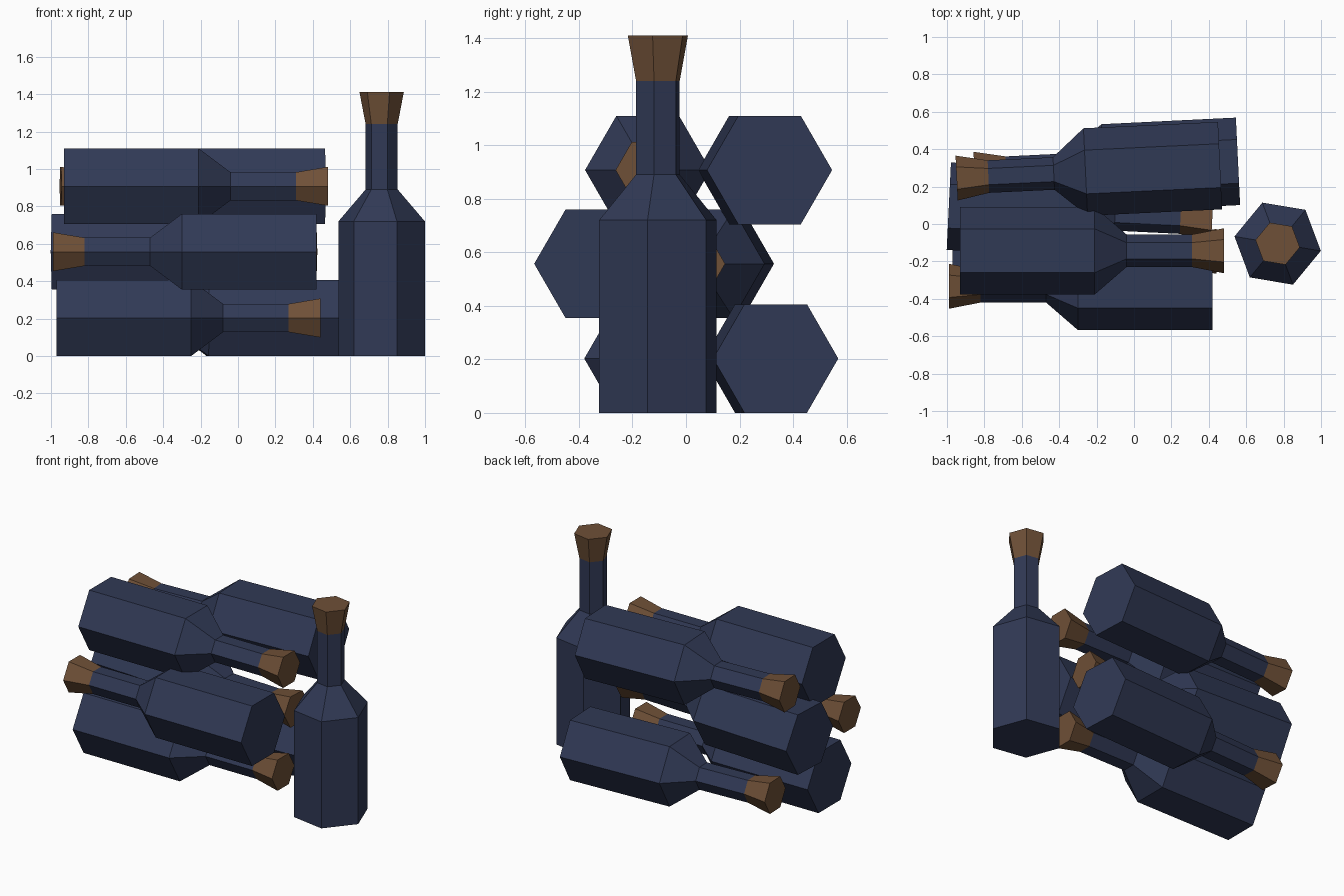
import bpy, bmesh
from math import radians, cos, sin, tau
from mathutils import Matrix, Vector

cube = bpy.data.objects.get("Cube")
if cube:
    bpy.data.objects.remove(cube, do_unlink=True)


def make_material(name, rgb):
    mat = bpy.data.materials.new(name)
    mat.use_nodes = True
    mat.diffuse_color = (*rgb, 1)
    mat.node_tree.nodes["Principled BSDF"].inputs["Base Color"].default_value = (*rgb, 1)
    return mat


glass = make_material("dark blue glass", (0.030, 0.041, 0.091))
cork = make_material("brown cork", (0.158, 0.080, 0.038))

SIDES = 6
CORK_START = 1.24
# Bottle profile from base to cork top: (radius, height)
PROFILE = [(0.234, 0), (0.234, 0.72), (0.087, 0.89), (0.087, CORK_START), (0.12, 1.41)]


def bottle_mesh():
    bm = bmesh.new()
    rings = [[bm.verts.new((r * cos(tau * i / SIDES), r * sin(tau * i / SIDES), z))
              for i in range(SIDES)] for r, z in PROFILE]
    bm.faces.new(rings[0][::-1])
    bm.faces.new(rings[-1])
    for low, high in zip(rings, rings[1:]):
        for i in range(SIDES):
            j = (i + 1) % SIDES
            bm.faces.new((low[i], low[j], high[j], high[i]))
    # Everything above the neck is cork
    for face in bm.faces:
        face.material_index = int(face.calc_center_median().z > CORK_START)
    mesh = bpy.data.meshes.new("bottle")
    bm.to_mesh(mesh)
    bm.free()
    mesh.materials.append(glass)
    mesh.materials.append(cork)
    return mesh


mesh = bottle_mesh()
# Lays the bottle axis along +x, with flat sides up and down
LAY_DOWN = Matrix(((0, 0, 1), (1, 0, 0), (0, 1, 0))).to_4x4()


def add_bottle(name, base, heading, lying=True):
    obj = bpy.data.objects.new(name, mesh)
    bpy.context.collection.objects.link(obj)
    turn = Matrix.Rotation(radians(heading), 4, 'Z')
    obj.matrix_world = Matrix.Translation(Vector(base)) @ turn @ (LAY_DOWN if lying else Matrix())


# Stacked rows, each base centre and the direction the cork points
LOW, MID, TOP = 0.203, 0.557, 0.907
add_bottle("bottom_front_bottle", (-0.97, -0.146, LOW), 0)
add_bottle("bottom_back_bottle", (0.556, 0.335, LOW), 182.8)
add_bottle("middle_front_bottle", (0.42, -0.333, MID), 180)
add_bottle("middle_back_bottle", (-0.99, 0.095, MID), -2.8)
add_bottle("top_front_bottle", (-0.93, -0.143, TOP), 0)
add_bottle("top_back_bottle", (0.46, 0.312, TOP), 182.7)

# Upright bottle beside the stack
add_bottle("standing_bottle", (0.768, -0.105, 0), -9.5, lying=False)
